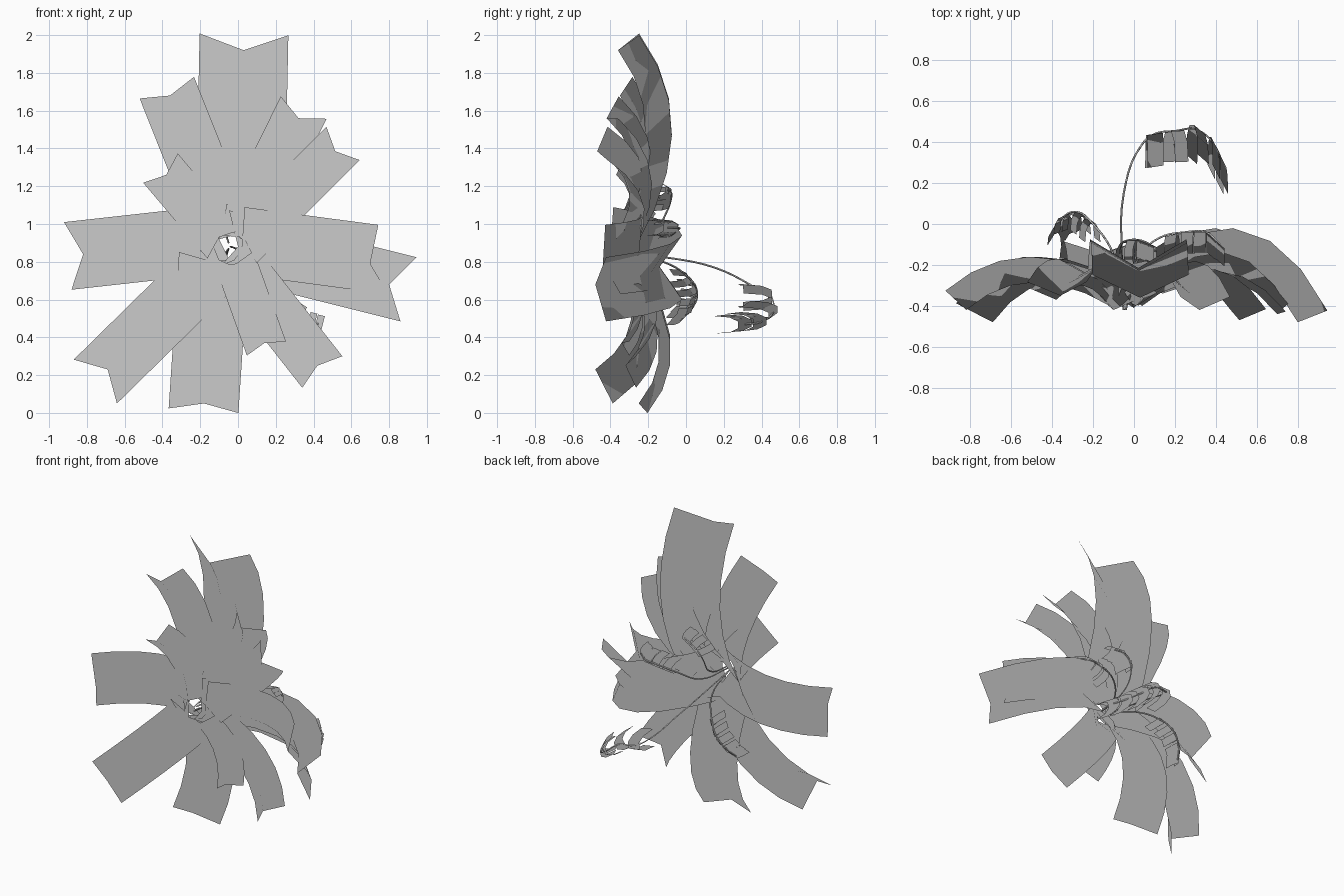
import bpy
from math import cos, sin, radians
from mathutils import Vector as V

old = bpy.data.objects.get("Cube")
if old:
    bpy.data.objects.remove(old, do_unlink=True)

grey = bpy.data.materials.new("plain_grey")
grey.use_nodes = True
COLOUR = (0.6, 0.6, 0.6, 1)
grey.diffuse_color = COLOUR
grey.node_tree.nodes["Principled BSDF"].inputs["Base Color"].default_value = COLOUR


def grid_object(name, rows):
    """Skin a list of equally long point rows with quads, shaded evenly as foliage."""
    n = len(rows[0])
    verts = [p for row in rows for p in row]
    faces = [(i * n + j, i * n + j + 1, (i + 1) * n + j + 1, (i + 1) * n + j)
             for i in range(len(rows) - 1) for j in range(n - 1)]
    mesh = bpy.data.meshes.new(name)
    mesh.from_pydata(verts, [], faces)
    mesh.materials.append(grey)
    mesh.shade_smooth()
    mesh.normals_split_custom_set_from_vertices([(0, 1, 0)] * len(verts))
    bpy.context.collection.objects.link(bpy.data.objects.new(name, mesh))


def leaf(name, base, tip, mid_y, half, depth, roll=0, steps=6):
    """Strip that rises from the heart, arches and droops; V section, ridge to the front."""
    base, tip = V(base), V(tip)
    ctrl = base.lerp(tip, 0.58)
    ctrl.y = 2 * mid_y - (base.y + tip.y) / 2
    flat = tip - base
    flat.y = 0
    level = flat.cross(V((0, 1, 0))).normalized()
    c, s = cos(radians(roll)), sin(radians(roll))
    rows = []
    for i in range(steps + 1):
        t = i / steps
        p = base * (1 - t) ** 2 + ctrl * 2 * t * (1 - t) + tip * t * t
        tangent = ((ctrl - base) * (1 - t) + (tip - ctrl) * t).normalized()
        up = level.cross(tangent)
        if up.y < 0:
            up = -up
        side, back = level * c - up * s, up * c + level * s
        rows.append([p + side * half + back * depth, p, p - side * half + back * depth])
    grid_object(name, rows)


# Large leaves: base, ridge tip, ridge depth halfway, half width, fold depth, roll
LEAVES = {
    "top_leaf": ((0.01, -0.39, 0.95), (0.03, -0.36, 1.92), -0.215, 0.235, 0.14),
    "upper_left_leaf": ((-0.07, -0.4, 0.95), (-0.36, -0.35, 1.68), -0.25, 0.155, 0.08),
    "short_left_leaf": ((-0.1, -0.42, 0.93), (-0.38, -0.37, 1.26), -0.3, 0.12, 0.07),
    "upper_right_leaf": ((0.01, -0.4, 0.93), (0.32, -0.42, 1.56), -0.27, 0.135, 0.09),
    "outer_right_leaf": ((0.04, -0.4, 0.91), (0.515, -0.47, 1.385), -0.3, 0.125, 0.08),
    "left_leaf": ((-0.1, -0.41, 0.92), (-0.82, -0.42, 0.84), -0.285, 0.18, 0.125),
    "lower_left_leaf": ((-0.1, -0.41, 0.81), (-0.69, -0.48, 0.23), -0.29, 0.163, 0.13),
    "bottom_leaf": ((-0.13, -0.36, 0.8), (-0.18, -0.25, 0.05), -0.145, 0.185, 0.06),
    "short_bottom_leaf": ((-0.01, -0.4, 0.79), (0.14, -0.34, 0.37), -0.28, 0.11, 0.05),
    "lower_right_leaf": ((-0.02, -0.38, 0.81), (0.42, -0.32, 0.25), -0.22, 0.135, 0.07),
    "short_right_leaf": ((0.02, -0.4, 0.88), (0.7, -0.44, 0.79), -0.25, 0.19, 0.09, 20),
    "long_right_leaf": ((0, -0.41, 0.88), (0.8, -0.48, 0.68), -0.14, 0.175, 0.12),
}
for name, spec in LEAVES.items():
    leaf(name, *spec)


def stalk(name, points, first, count, width, drop, reach):
    """Thin curved stem carrying arched petals that hang towards the front."""
    curve = bpy.data.curves.new(name, "CURVE")
    curve.dimensions = "3D"
    curve.bevel_depth = 0.005
    curve.bevel_resolution = 0
    curve.resolution_u = 5
    spline = curve.splines.new("BEZIER")
    spline.bezier_points.add(len(points) - 1)
    for bp, co in zip(spline.bezier_points, points):
        bp.co = co
        bp.handle_left_type = bp.handle_right_type = "AUTO"
    curve.materials.append(grey)
    bpy.context.collection.objects.link(bpy.data.objects.new(name, curve))

    pts = [V(p) for p in points]
    arch = [(-1, -1), (-0.85, -0.35), (-0.4, 0), (0.4, 0), (0.85, -0.35), (1, -1)]
    for k in range(count):
        s = first + (len(pts) - 1 - first) * k / (count - 1)
        i = min(int(s), len(pts) - 2)
        centre = pts[i].lerp(pts[i + 1], s - i)
        along = (pts[i + 1] - pts[i]).normalized()
        side = along.cross(V((0, 1, 0))).normalized()
        size = 1 - 0.25 * k / count
        rows = [[centre + along * e * width + side * a * reach * size
                 + V((0, b * drop * size, 0)) for a, b in arch] for e in (-0.5, 0.5)]
        grid_object(f"{name}_petal_{k + 1}", rows)


# Flower stalks rising from the heart behind the leaves
stalk("long_stalk", [(-0.05, -0.42, 0.87), (-0.06, -0.15, 0.83), (-0.05, 0.15, 0.77),
                     (0.04, 0.39, 0.65), (0.1, 0.44, 0.62), (0.2, 0.455, 0.61),
                     (0.31, 0.46, 0.53), (0.39, 0.39, 0.48), (0.43, 0.31, 0.47)],
      4, 5, 0.08, 0.16, 0.06)
stalk("left_stalk", [(-0.05, -0.42, 0.87), (-0.1, -0.15, 0.81), (-0.2, 0, 0.73),
                     (-0.28, 0.06, 0.64), (-0.35, 0.03, 0.55), (-0.38, -0.02, 0.5)],
      2.2, 6, 0.05, 0.09, 0.05)
stalk("right_stalk", [(-0.04, -0.42, 0.88), (0.02, -0.17, 0.88), (0.12, -0.07, 0.94),
                      (0.25, -0.04, 0.97), (0.35, -0.04, 0.98), (0.42, -0.1, 0.98)],
      2.5, 5, 0.06, 0.11, 0.05)
stalk("top_stalk", [(-0.05, -0.42, 0.9), (-0.06, -0.17, 0.96), (-0.06, -0.1, 1.07),
                    (-0.03, -0.08, 1.13), (0.03, -0.08, 1.17), (0.08, -0.1, 1.18)],
      2.7, 4, 0.05, 0.1, 0.05)
